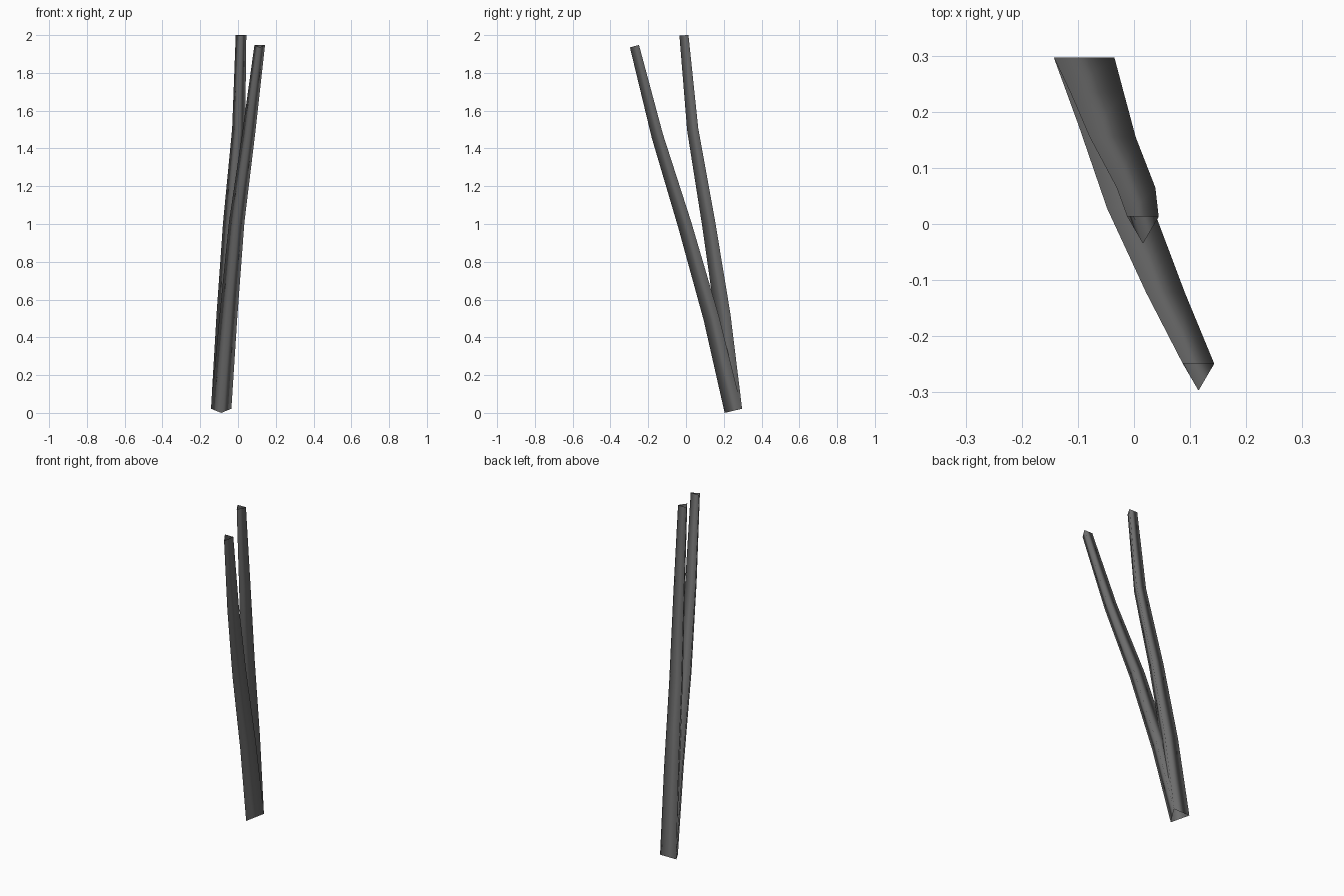
import bpy, bmesh

if "Cube" in bpy.data.objects:
    bpy.data.objects.remove(bpy.data.objects["Cube"])

# One dark bark colour
bark = bpy.data.materials.new("dark_grey_bark")
bark.diffuse_color = (0.15, 0.15, 0.15, 1)
bark.use_nodes = True
bark.node_tree.nodes["Principled BSDF"].inputs["Base Color"].default_value = bark.diffuse_color

WIDTHS = (0.108, 0.095, 0.082, 0.069, 0.056)


def stem(name, path):
    """Open three-sided tapering tube; path = (centre x, back y, back z, front z)."""
    bm = bmesh.new()
    rings = []
    for w, (x, y, zb, zf) in zip(WIDTHS, path):
        rings.append([bm.verts.new(p) for p in (
            (x - w / 2, y, zb),
            (x, y - w * 0.855, zf),
            (x + w / 2, y, zb))])
    for lo, hi in zip(rings, rings[1:]):
        for i in range(3):
            j = (i + 1) % 3
            bm.faces.new((lo[i], lo[j], hi[j], hi[i])).smooth = True
    bm.normal_update()
    me = bpy.data.meshes.new(name)
    bm.to_mesh(me)
    bm.free()
    me.materials.append(bark)
    ob = bpy.data.objects.new(name, me)
    bpy.context.collection.objects.link(ob)


# Taller stem, curling upright at its tip
stem("upright_stem", [
    (-0.089, 0.297, 0.022, 0.003),
    (-0.066, 0.235, 0.525, 0.510),
    (-0.038, 0.155, 1.010, 0.995),
    (0.0035, 0.065, 1.505, 1.495),
    (0.016, 0.013, 2.000, 1.998)])

# Second stem leaning forward from the same foot
stem("leaning_stem", [
    (-0.089, 0.297, 0.022, 0.000),
    (-0.051, 0.175, 0.510, 0.490),
    (-0.007, 0.028, 1.010, 0.985),
    (0.056, -0.122, 1.475, 1.455),
    (0.115, -0.249, 1.948, 1.935)])
